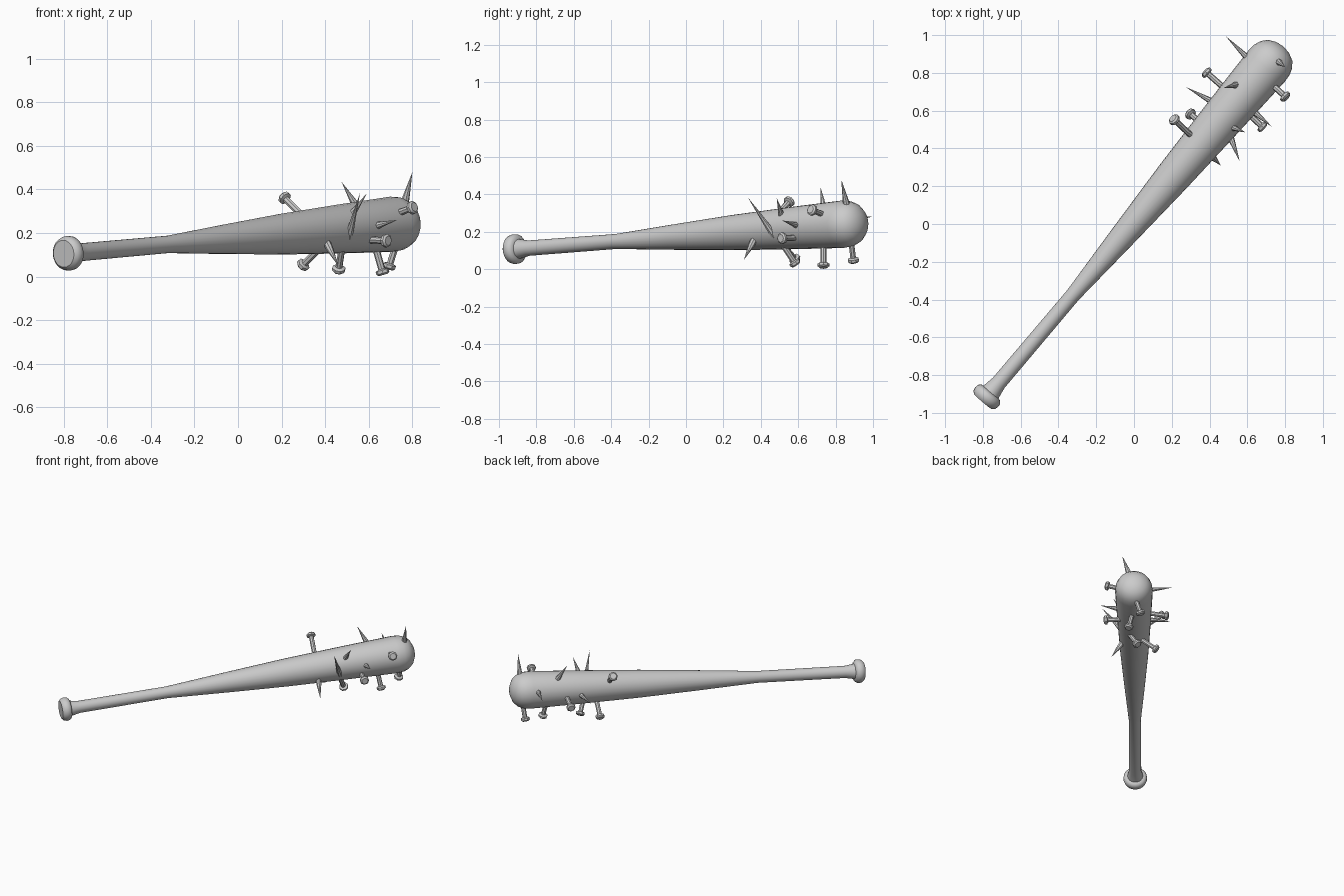
import bpy, bmesh, math
from mathutils import Vector


def lathe(name, start, end, profile, sides):
    """Revolve (distance, radius) points around the line start -> end."""
    start, axis = Vector(start), Vector(end) - Vector(start)
    rot = axis.to_track_quat('Z', 'Y')
    bm = bmesh.new()
    rings = []
    for d, r in profile:
        if r == 0:
            pts = [Vector((0, 0, d))]
        else:
            pts = [Vector((r * math.cos(2 * math.pi * i / sides),
                           r * math.sin(2 * math.pi * i / sides), d)) for i in range(sides)]
        rings.append([bm.verts.new(start + rot @ p) for p in pts])
    for a, b in zip(rings, rings[1:]):
        for i in range(sides):
            j = (i + 1) % sides
            if len(a) == 1:
                bm.faces.new((a[0], b[j], b[i]))
            elif len(b) == 1:
                bm.faces.new((a[i], a[j], b[0]))
            else:
                bm.faces.new((a[i], a[j], b[j], b[i]))
    bmesh.ops.recalc_face_normals(bm, faces=bm.faces)
    mesh = bpy.data.meshes.new(name)
    bm.to_mesh(mesh)
    bm.free()
    obj = bpy.data.objects.new(name, mesh)
    bpy.context.collection.objects.link(obj)
    bpy.context.view_layer.objects.active = obj
    obj.select_set(True)
    bpy.ops.object.shade_smooth_by_angle(angle=math.radians(40))
    obj.select_set(False)
    return obj


# Bat: knob, handle, tapered barrel and rounded end
lathe("bat", (-0.80, -0.94, 0.105), (0.79, 0.94, 0.248), [
    (0, 0), (0, 0.062), (0.012, 0.075), (0.03, 0.08), (0.05, 0.078), (0.063, 0.066),
    (0.066, 0.052), (0.13, 0.041), (0.74, 0.04), (1.15, 0.068), (1.56, 0.094),
    (1.95, 0.112), (2.33, 0.127), (2.375, 0.123), (2.41, 0.11), (2.44, 0.085),
    (2.46, 0.045), (2.467, 0)], 24)

# Nails with heads: point on the bat surface, centre of the head's outer face
nails = [
    ((0.285, 0.485, 0.29), (0.205, 0.56, 0.37)),
    ((0.73, 0.74, 0.29), (0.81, 0.665, 0.32)),
    ((0.62, 0.57, 0.168), (0.69, 0.505, 0.165)),
    ((0.36, 0.53, 0.115), (0.29, 0.59, 0.045)),
    ((0.46, 0.735, 0.20), (0.375, 0.81, 0.18)),
    ((0.635, 0.735, 0.12), (0.667, 0.735, 0.008)),
    ((0.72, 0.885, 0.13), (0.69, 0.897, 0.035)),
    ((0.475, 0.525, 0.12), (0.46, 0.59, 0.022)),
]
for n, (base, head) in enumerate(nails, 1):
    length = (Vector(head) - Vector(base)).length
    lathe(f"nail_{n}", base, head, [
        (-0.06, 0), (-0.06, 0.016), (length - 0.028, 0.016), (length - 0.022, 0.031),
        (length - 0.008, 0.031), (length, 0.022), (length, 0)], 8)

# Nail points breaking through: point on the bat surface, tip
spikes = [
    ((0.60, 0.88, 0.27), (0.485, 0.995, 0.28)),
    ((0.41, 0.65, 0.21), (0.275, 0.725, 0.21)),
    ((0.535, 0.735, 0.335), (0.475, 0.72, 0.435)),
    ((0.77, 0.855, 0.36), (0.80, 0.83, 0.48)),
    ((0.515, 0.45, 0.21), (0.56, 0.33, 0.385)),
    ((0.42, 0.35, 0.13), (0.46, 0.31, 0.05)),
    ((0.64, 0.59, 0.235), (0.73, 0.515, 0.26)),
    ((0.525, 0.51, 0.29), (0.59, 0.485, 0.38)),
]
for n, (base, tip) in enumerate(spikes, 1):
    length = (Vector(tip) - Vector(base)).length
    lathe(f"spike_{n}", base, tip, [(-0.06, 0), (-0.06, 0.018), (0, 0.017), (length, 0)], 8)
